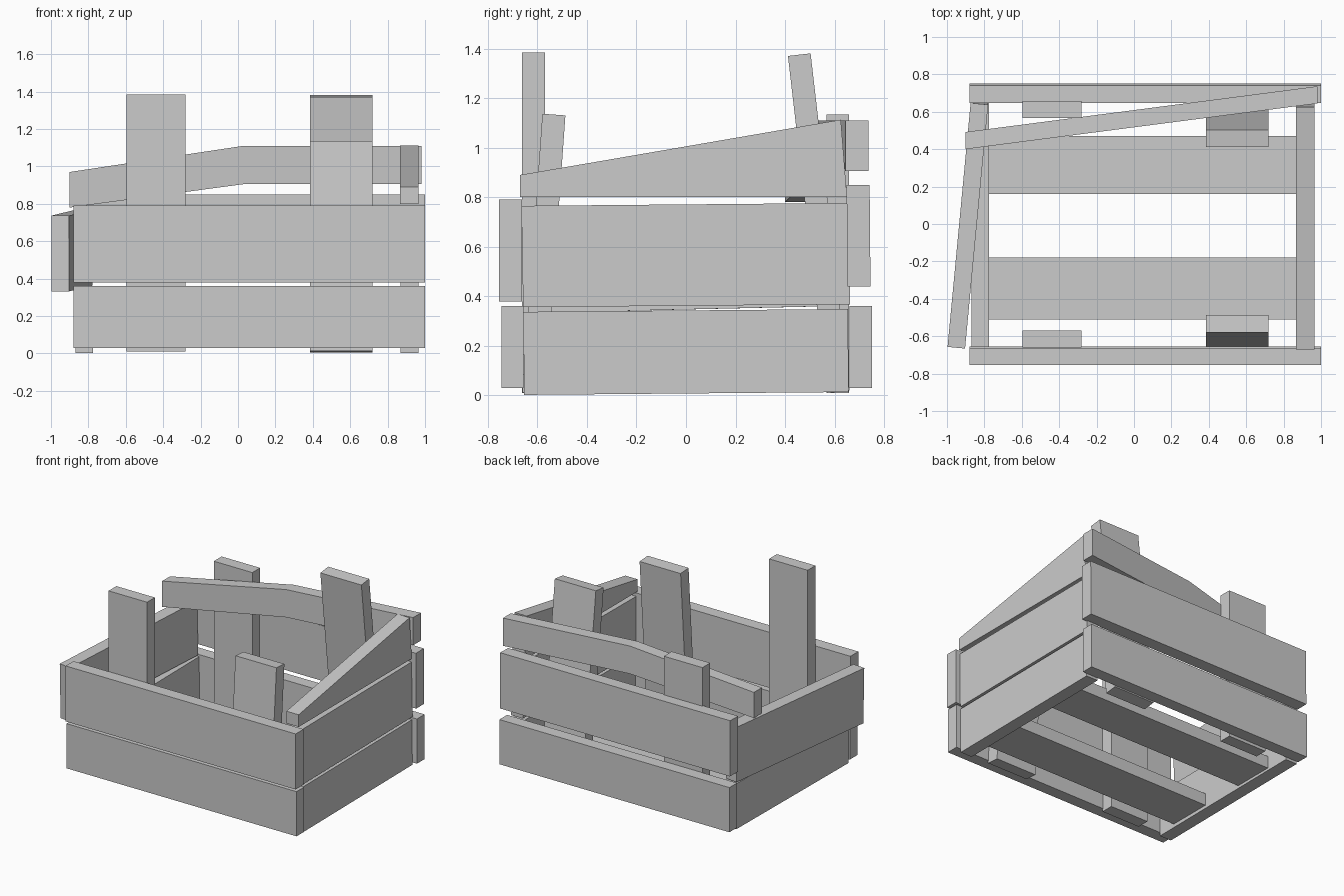
import bpy
import bmesh
from math import radians
from mathutils import Matrix, Euler, Vector

default = bpy.data.objects.get("Cube")
if default:
    bpy.data.objects.remove(default, do_unlink=True)

# One plain grey for all the boards
GREY = (0.6, 0.6, 0.6, 1)
grey = bpy.data.materials.new("plain_grey")
grey.use_nodes = True
grey.diffuse_color = GREY
grey.node_tree.nodes["Principled BSDF"].inputs["Base Color"].default_value = GREY


def finish(name, bm):
    bmesh.ops.recalc_face_normals(bm, faces=bm.faces)
    mesh = bpy.data.meshes.new(name)
    bm.to_mesh(mesh)
    bm.free()
    mesh.materials.append(grey)
    obj = bpy.data.objects.new(name, mesh)
    bpy.context.collection.objects.link(obj)
    return obj


def board(name, x, y, z, tilt=(0, 0, 0)):
    """Straight board from its extents, turned about its centre by degrees."""
    ranges = (x, y, z)
    centre = Vector([(a + b) / 2 for a, b in ranges])
    size = Vector([b - a for a, b in ranges])
    turn = Euler([radians(a) for a in tilt]).to_matrix().to_4x4()
    bm = bmesh.new()
    bmesh.ops.create_cube(bm, size=1, matrix=Matrix.Translation(centre) @ turn @ Matrix.Diagonal(size).to_4x4())
    return finish(name, bm)


def prism(name, profile, place, thickness):
    """Extrude a 2D profile, placed in space by a function, along a vector."""
    bm = bmesh.new()
    face = bm.faces.new([bm.verts.new(place(u, v)) for u, v in profile])
    moved = bmesh.ops.extrude_face_region(bm, geom=[face], use_keep_orig=True)
    verts = [g for g in moved["geom"] if isinstance(g, bmesh.types.BMVert)]
    bmesh.ops.translate(bm, verts=verts, vec=thickness)
    return finish(name, bm)


# Front and back boards
LONG = (-0.88, 1.0)
board("front_lower_board", LONG, (-0.745, -0.655), (0.03, 0.36))
board("front_upper_board", LONG, (-0.755, -0.663), (0.38, 0.79))
board("back_lower_board", LONG, (0.66, 0.75), (0.03, 0.36))
board("back_upper_board", LONG, (0.65, 0.743), (0.44, 0.85), (0.5, 0, 0))

# Side boards, one of them knocked loose
board("left_lower_board", (0.87, 0.965), (-0.655, 0.655), (0.008, 0.343), (0.5, 0, 0))
board("left_upper_board", (0.87, 0.965), (-0.66, 0.66), (0.362, 0.771), (0.5, 0, 0))
board("right_lower_board", (-0.87, -0.775), (-0.655, 0.655), (0.008, 0.343), (0.5, 0, 0))
board("right_upper_loose_board", (-0.935, -0.841), (-0.66, 0.65), (0.347, 0.752), (1.3, 0, -5.4))

# Floor slats
board("floor_slat_front", (-0.78, 0.875), (-0.51, -0.18), (0.03, 0.12))
board("floor_slat_back", (-0.78, 0.875), (0.16, 0.47), (0.03, 0.12))

# Upright posts, two of them leaning inward
board("front_right_post", (-0.595, -0.28), (-0.661, -0.57), (0.01, 1.385))
board("back_right_post", (-0.595, -0.28), (0.567, 0.658), (0.01, 1.135))
board("front_left_post", (0.385, 0.72), (-0.62, -0.527), (0.008, 1.135), (-4.1, 0, 0))
board("back_left_post", (0.385, 0.72), (0.49, 0.582), (0.01, 1.38), (6.6, 0, 0))

# Splintered wedge on the left side
prism("left_broken_board",
      [(-0.67, 0.8), (0.65, 0.8), (0.625, 1.113), (-0.67, 0.89)],
      lambda u, v: (0.865, u, v), (0.1, 0, 0))

# Cracked top board, swung inward from the back left corner
prism("back_cracked_board",
      [(-0.9, 0.78), (0.03, 0.905), (0.98, 0.905), (0.98, 1.11), (0.03, 1.11), (-0.9, 0.97)],
      lambda u, v: (u, 0.4 + 0.13 * (u + 0.9), v), (0, 0.092, 0))
